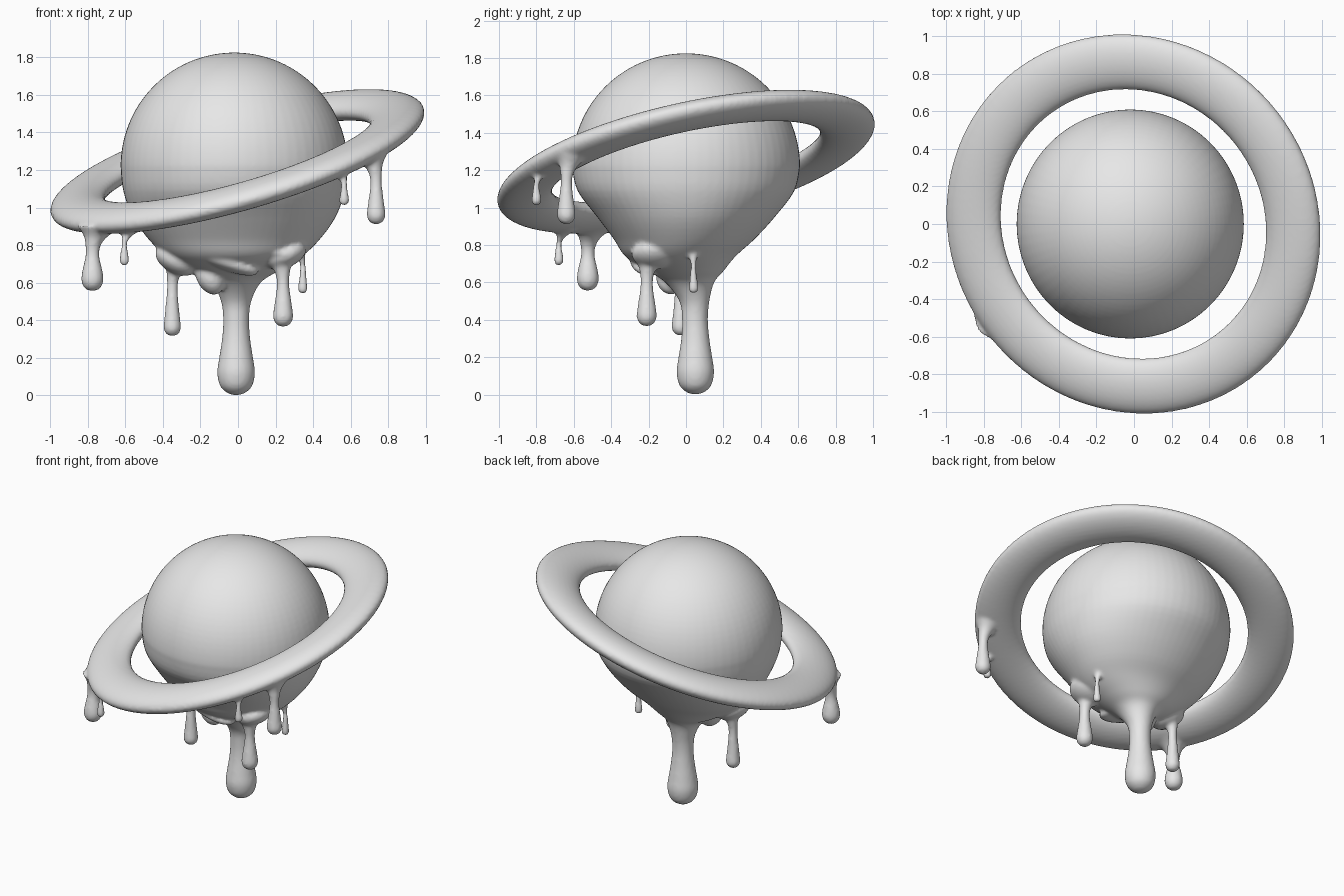
import bpy, bmesh, math
from mathutils import Vector, Matrix

if "Cube" in bpy.data.objects:
    bpy.data.objects.remove(bpy.data.objects["Cube"])

grey = bpy.data.materials.new("plain_grey")
grey.diffuse_color = (0.8, 0.8, 0.8, 1)
grey.use_nodes = True
grey.node_tree.nodes["Principled BSDF"].inputs["Base Color"].default_value = grey.diffuse_color


def catmull(rows, steps):
    """Smooth curve through rows of equal-length numbers."""
    out = []
    for i in range(len(rows) - 1):
        a, b = rows[max(i - 1, 0)], rows[i]
        c, d = rows[i + 1], rows[min(i + 2, len(rows) - 1)]
        for s in range(steps):
            t = s / steps
            out.append([0.5 * (2 * q + (r - p) * t + (2 * p - 5 * q + 4 * r - w) * t * t
                               + (3 * q - p - 3 * r + w) * t ** 3)
                        for p, q, r, w in zip(a, b, c, d)])
    out.append(list(rows[-1]))
    return out


def loft(bm, rows, sides=40):
    """Skin stacked ellipses given as (z, centre x, centre y, radius x, radius y)."""
    rings = []
    for z, cx, cy, rx, ry in rows:
        rx, ry = max(rx, 0.002), max(ry, 0.002)
        rings.append([bm.verts.new((cx + rx * math.cos(2 * math.pi * k / sides),
                                    cy + ry * math.sin(2 * math.pi * k / sides), z))
                      for k in range(sides)])
    for lo, hi in zip(rings, rings[1:]):
        for k in range(sides):
            n = (k + 1) % sides
            bm.faces.new((lo[k], lo[n], hi[n], hi[k]))
    bm.faces.new(rings[0][::-1])
    bm.faces.new(rings[-1])


def drip(bm, x, y, bottom, r, top, lean):
    """Hanging drop: round bulb, thin neck, flared root leaning inward."""
    h = top - bottom
    rows = [(bottom, x, y, 0, 0)]
    for dz, w in ((0.12 * r, 0.48 * r), (0.45 * r, 0.83 * r), (r, r), (1.8 * r, 0.92 * r)):
        rows.append((bottom + dz, x, y, w, w))
    for f, w, l in ((0.55, 0.62, 0), (0.72, 0.72, 0.1), (0.86, 1.15, 0.45), (1, 2.1, 1)):
        k = 1 - lean * l
        rows.append((bottom + f * h, x * k, y * k, w * r, w * r))
    loft(bm, catmull(rows, 4), 24)


def lump(bm, pos, size, turn=0):
    """Soft swelling on the melted surface."""
    m = (Matrix.Translation(pos) @ Matrix.Rotation(turn, 4, 'Y')
         @ Matrix.Diagonal((*size, 1)))
    bmesh.ops.create_uvsphere(bm, u_segments=24, v_segments=16, radius=1, matrix=m)


def finish(bm, name, voxel, smooth):
    """Fuse the pieces into one soft skin."""
    bmesh.ops.recalc_face_normals(bm, faces=bm.faces)
    me = bpy.data.meshes.new(name)
    bm.to_mesh(me)
    bm.free()
    me.materials.append(grey)
    ob = bpy.data.objects.new(name, me)
    bpy.context.collection.objects.link(ob)
    rm = ob.modifiers.new("fuse", 'REMESH')
    rm.mode = 'VOXEL'
    rm.voxel_size = voxel
    rm.use_smooth_shade = True
    sm = ob.modifiers.new("soften", 'SMOOTH')
    sm.factor = 0.5
    sm.iterations = smooth
    return ob


# Planet: round above, melting into a funnel and one long central drop
bm = bmesh.new()
lower = [(0, -0.01, 0.05, 0, 0), (0.012, -0.01, 0.05, 0.045, 0.045),
         (0.05, -0.01, 0.05, 0.085, 0.085), (0.12, -0.01, 0.05, 0.1, 0.1),
         (0.2, -0.01, 0.05, 0.09, 0.09), (0.3, -0.01, 0.05, 0.075, 0.075),
         (0.4, -0.01, 0.048, 0.069, 0.069), (0.5, -0.01, 0.045, 0.08, 0.08),
         (0.6, -0.01, 0.02, 0.13, 0.13), (0.66, -0.02, 0, 0.23, 0.2),
         (0.74, -0.02, -0.03, 0.36, 0.295), (0.83, -0.02, -0.01, 0.455, 0.375),
         (0.95, -0.02, 0, 0.54, 0.475), (1.09, -0.02, 0, 0.591, 0.58)]
rows = catmull(lower + [(1.22, -0.02, 0, 0.605, 0.61)], 4)
for i in range(1, 25):
    a = math.pi / 2 * i / 24
    rows.append((1.22 + 0.605 * math.sin(a), -0.02, 0,
                 0.605 * math.cos(a), 0.61 * math.cos(a)))
loft(bm, rows, 64)

# Drops and swellings under the planet
drip(bm, -0.35, -0.03, 0.315, 0.047, 0.75, 0.12)
drip(bm, 0.24, -0.21, 0.365, 0.054, 0.76, 0.12)
drip(bm, 0.345, 0.04, 0.54, 0.026, 0.79, 0.1)
lump(bm, (-0.15, -0.08, 0.63), (0.07, 0.08, 0.1), -0.5)
lump(bm, (-0.33, -0.06, 0.72), (0.12, 0.11, 0.07), 0.5)
lump(bm, (0.25, -0.17, 0.75), (0.12, 0.12, 0.07), -0.4)
lump(bm, (-0.08, -0.2, 0.72), (0.2, 0.1, 0.05), 0.35)
finish(bm, "melting_planet", 0.012, 4)

# Tilted ring: flattened tube swept round a circle
bm = bmesh.new()
tilt = Vector((0, 0, 1)).rotation_difference(Vector((-0.285, -0.225, 1))).to_matrix()
centre = Vector((-0.003, 0, 1.245))
loops = []
for i in range(96):
    a = 2 * math.pi * i / 96
    loop = []
    for j in range(28):
        b = 2 * math.pi * j / 28
        rad = 0.883 + 0.15 * math.cos(b)
        p = Vector((rad * math.cos(a), rad * math.sin(a), 0.071 * math.sin(b)))
        loop.append(bm.verts.new(centre + tilt @ p))
    loops.append(loop)
for i in range(96):
    p, q = loops[i], loops[(i + 1) % 96]
    for j in range(28):
        n = (j + 1) % 28
        bm.faces.new((p[j], q[j], q[n], p[n]))

# Drops hanging from the front of the ring
for x, y, bottom, r, top in ((-0.775, -0.525, 0.555, 0.059, 0.9),
                             (-0.605, -0.68, 0.69, 0.026, 0.88),
                             (0.735, -0.64, 0.91, 0.05, 1.29),
                             (0.565, -0.8, 1.01, 0.027, 1.2)):
    drip(bm, x, y, bottom, r, top, 0.06)
finish(bm, "tilted_ring", 0.012, 4)
